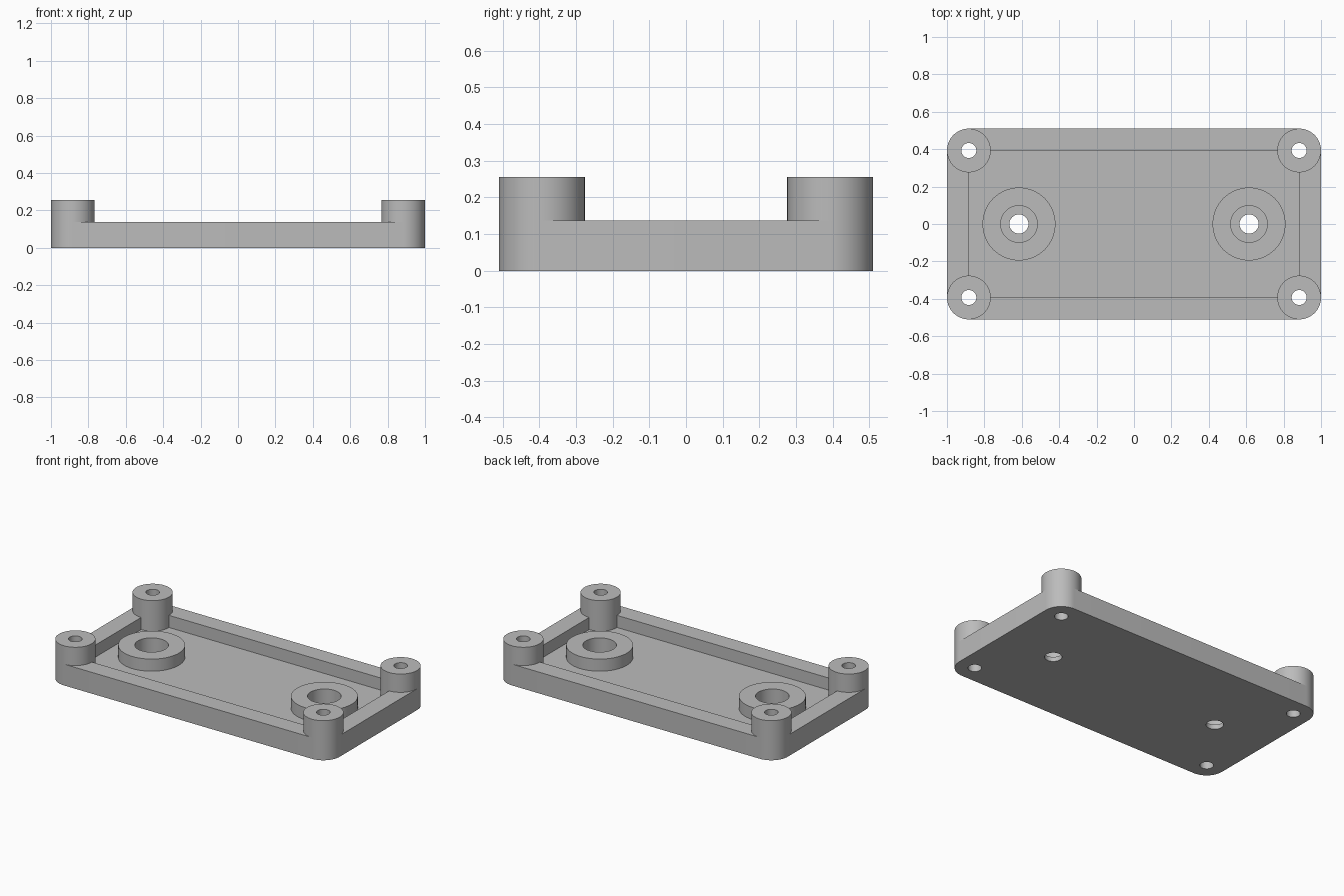
import bpy
import bmesh
from math import sin, cos, pi

cube = bpy.data.objects.get("Cube")
if cube:
    bpy.data.objects.remove(cube, do_unlink=True)

# Main dimensions
POST_X, POST_Y, POST_R = 0.883, 0.393, 0.117
FLOOR_Z, RIM_Z, POST_Z = 0.059, 0.137, 0.255
SCREW_R = 0.04
BOSS_X, BOSS_R, BORE_R, HOLE_R = 0.615, 0.195, 0.098, 0.051
BORE_Z = 0.03
QUARTER = 16                      # segments in a quarter circle
CORNERS = [(1, 1), (-1, 1), (-1, -1), (1, -1)]

grey = bpy.data.materials.new("plain grey")
grey.use_nodes = True
colour = (0.5, 0.5, 0.5, 1)
grey.diffuse_color = colour
grey.node_tree.nodes["Principled BSDF"].inputs["Base Color"].default_value = colour


def arc(cx, cy, r, start, sweep):
    """Points along an arc, angles in quarter turns."""
    return [(cx + r * cos((start + sweep * i / QUARTER) * pi / 2),
             cy + r * sin((start + sweep * i / QUARTER) * pi / 2))
            for i in range(QUARTER + 1)]


def circle(cx, cy, r):
    return [p for q in range(4) for p in arc(cx, cy, r, q, 1)[:-1]]


def make_object(name, bm):
    bmesh.ops.recalc_face_normals(bm, faces=bm.faces)
    mesh = bpy.data.meshes.new(name)
    bm.to_mesh(mesh)
    bm.free()
    mesh.materials.append(grey)
    obj = bpy.data.objects.new(name, mesh)
    bpy.context.collection.objects.link(obj)
    return obj


def prism(name, outline, z0, z1):
    """Closed outline extruded from z0 to z1."""
    bm = bmesh.new()
    base = bm.faces.new([bm.verts.new((x, y, z0)) for x, y in outline])
    top = bmesh.ops.extrude_face_region(bm, geom=[base], use_keep_orig=True)
    verts = [v for v in top["geom"] if isinstance(v, bmesh.types.BMVert)]
    bmesh.ops.translate(bm, verts=verts, vec=(0, 0, z1 - z0))
    return make_object(name, bm)


def tube(name, x, y, inner, outer, z0, z1):
    """Hollow cylinder made from four concentric rings."""
    bm = bmesh.new()
    rings = [[bm.verts.new((px, py, z)) for px, py in circle(x, y, r)]
             for r, z in [(inner, z0), (outer, z0), (outer, z1), (inner, z1)]]
    n = len(rings[0])
    for k in range(4):
        a, b = rings[k], rings[(k + 1) % 4]
        for i in range(n):
            j = (i + 1) % n
            bm.faces.new((a[i], a[j], b[j], b[i]))
    return make_object(name, bm)


def smooth(obj):
    bpy.ops.object.select_all(action='DESELECT')
    obj.select_set(True)
    bpy.context.view_layer.objects.active = obj
    bpy.ops.object.shade_smooth_by_angle(angle=pi / 6)


# Tray: rounded plate, with a pocket that leaves the corner posts standing
outline, pocket = [], []
for q, (sx, sy) in enumerate(CORNERS):
    outline += arc(sx * POST_X, sy * POST_Y, POST_R, q, 1)
    pocket += arc(sx * POST_X, sy * POST_Y, POST_R, q + 3, -1)
tray = prism("tray", outline, 0, RIM_Z)

# Cutters: pocket, screw holes, counterbores and through holes
cutters = [prism("pocket_cutter", pocket, FLOOR_Z, RIM_Z + 0.1)]
for sx, sy in CORNERS:
    cutters.append(prism("screw_cutter", circle(sx * POST_X, sy * POST_Y, SCREW_R),
                         -0.1, RIM_Z + 0.1))
for side in (-1, 1):
    cutters.append(prism("bore_cutter", circle(side * BOSS_X, 0, BORE_R),
                         BORE_Z, RIM_Z + 0.1))
    cutters.append(prism("hole_cutter", circle(side * BOSS_X, 0, HOLE_R),
                         -0.1, RIM_Z + 0.1))
for cutter in cutters:
    cutter.hide_render = True
    cut = tray.modifiers.new("cut", 'BOOLEAN')
    cut.operation = 'DIFFERENCE'
    cut.solver = 'EXACT'
    cut.object = cutter

# Bake the cuts and drop the cutters
bpy.context.view_layer.update()
graph = bpy.context.evaluated_depsgraph_get()
baked = bpy.data.meshes.new_from_object(tray.evaluated_get(graph))
tray.modifiers.clear()
tray.data = baked
for cutter in cutters:
    bpy.data.objects.remove(cutter, do_unlink=True)
smooth(tray)

# Corner posts rising above the rim
for sx, sy in CORNERS:
    name = ("back" if sy > 0 else "front") + ("_left" if sx > 0 else "_right") + "_post"
    smooth(tube(name, sx * POST_X, sy * POST_Y, SCREW_R, POST_R, RIM_Z, POST_Z))

# Round bosses on the floor
for side, name in ((1, "left_boss"), (-1, "right_boss")):
    smooth(tube(name, side * BOSS_X, 0, BORE_R, BOSS_R, FLOOR_Z, RIM_Z))
